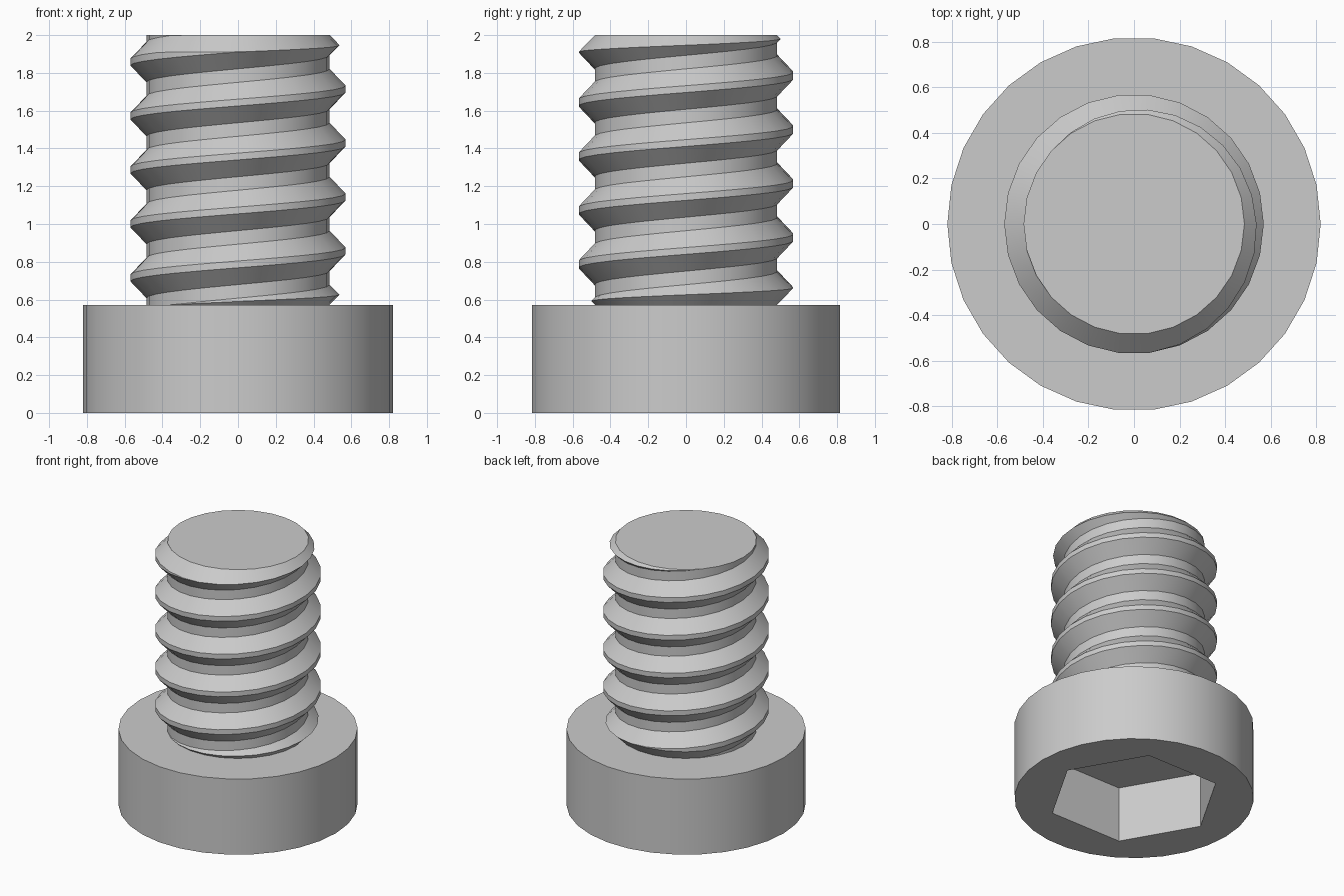
import bpy
import bmesh
from math import cos, sin, tau, floor, ceil

HEAD_R, HEAD_TOP, HEAD_SIDES = 0.82, 0.572, 30
SOCKET_R, SOCKET_DEPTH = 0.595, 0.42
CORE_R, TOP, SIDES = 0.485, 2.0, 26
TURNS, THREAD_H, THREAD_HALF = 5, 0.085, 0.107
PITCH = (TOP - HEAD_TOP) / TURNS

cube = bpy.data.objects.get("Cube")
if cube:
    bpy.data.objects.remove(cube, do_unlink=True)

steel = bpy.data.materials.new("grey_steel")
steel.use_nodes = True
GREY = (0.6, 0.6, 0.6, 1)
steel.diffuse_color = GREY
steel.node_tree.nodes["Principled BSDF"].inputs["Base Color"].default_value = GREY


def point(bm, r, angle, z):
    return bm.verts.new((r * cos(angle), r * sin(angle), z))


def ring(bm, r, z, sides):
    return [point(bm, r, tau * i / sides, z) for i in range(sides)]


def wall(bm, low, high):
    n = len(low)
    for i in range(n):
        j = (i + 1) % n
        bm.faces.new((low[i], low[j], high[j], high[i]))


def finish(bm, name):
    mesh = bpy.data.meshes.new(name)
    bm.to_mesh(mesh)
    bm.free()
    obj = bpy.data.objects.new(name, mesh)
    bpy.context.collection.objects.link(obj)
    mesh.materials.append(steel)
    bpy.ops.object.select_all(action="DESELECT")
    obj.select_set(True)
    bpy.context.view_layer.objects.active = obj
    bpy.ops.object.shade_smooth_by_angle()
    return obj


# Head: a drum with a hexagonal socket sunk into its underside
bm = bmesh.new()
rim_low = ring(bm, HEAD_R, 0, HEAD_SIDES)
rim_high = ring(bm, HEAD_R, HEAD_TOP, HEAD_SIDES)
hex_low = ring(bm, SOCKET_R, 0, 6)
hex_high = ring(bm, SOCKET_R, SOCKET_DEPTH, 6)
wall(bm, rim_low, rim_high)
wall(bm, hex_high, hex_low)
bm.faces.new(rim_high)
bm.faces.new(hex_high[::-1])
step = HEAD_SIDES // 6
for k in range(6):
    arc = [rim_low[(k * step + i) % HEAD_SIDES] for i in range(step + 1)]
    bm.faces.new([hex_low[k], hex_low[(k + 1) % 6]] + arc[::-1])
finish(bm, "head")

# Shank: the plain core of the thread
bm = bmesh.new()
core_low = ring(bm, CORE_R, HEAD_TOP, SIDES)
core_high = ring(bm, CORE_R, TOP, SIDES)
wall(bm, core_low, core_high)
bm.faces.new(core_high)
finish(bm, "shank")

# Thread: a helical ridge that shrinks into the core at both ends
bm = bmesh.new()
run_out = THREAD_HALF / PITCH * SIDES
previous = None
for i in range(floor(-run_out), ceil(TURNS * SIDES + run_out) + 1):
    angle = tau * i / SIDES
    middle = HEAD_TOP + PITCH * i / SIDES
    low = min(max(middle - THREAD_HALF, HEAD_TOP), TOP)
    high = max(min(middle + THREAD_HALF, TOP), HEAD_TOP)
    height = min(THREAD_H, (high - low) / 2)
    flank = min(THREAD_HALF - 0.018, (high - low) / 2)
    section = [point(bm, CORE_R, angle, low),
               point(bm, CORE_R + height, angle, low + flank),
               point(bm, CORE_R + height, angle, high - flank),
               point(bm, CORE_R, angle, high)]
    if previous:
        for a in range(3):
            bm.faces.new((previous[a], section[a], section[a + 1], previous[a + 1]))
    previous = section
bmesh.ops.remove_doubles(bm, verts=bm.verts, dist=0.0001)
finish(bm, "thread")
